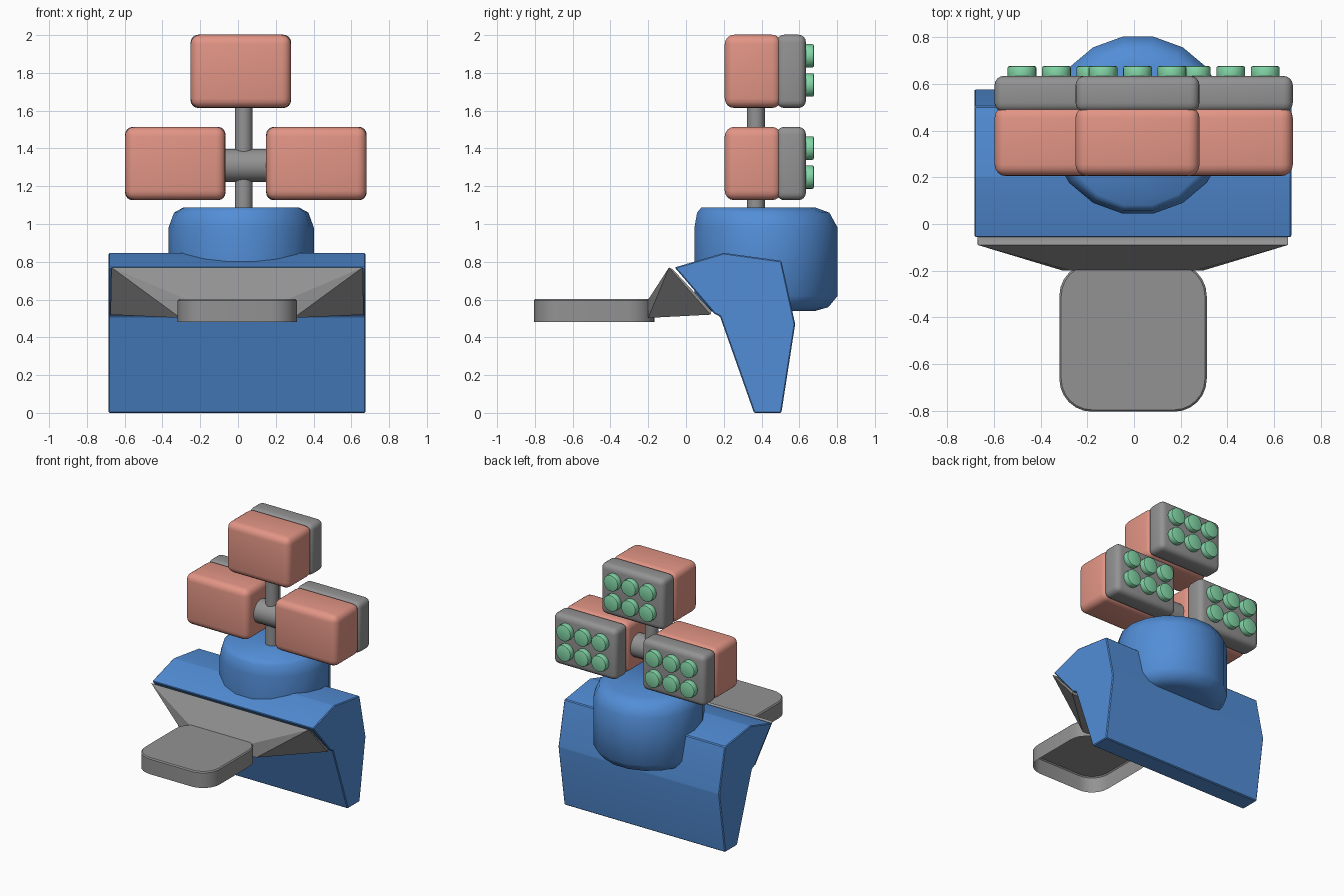
import bpy, bmesh, math
from mathutils import Vector, Matrix

if "Cube" in bpy.data.objects:
    bpy.data.objects.remove(bpy.data.objects["Cube"], do_unlink=True)


def material(name, rgb):
    mat = bpy.data.materials.new(name)
    mat.use_nodes = True
    color = (*rgb, 1)
    mat.diffuse_color = color
    for node in mat.node_tree.nodes:
        if node.type == 'BSDF_PRINCIPLED':
            node.inputs["Base Color"].default_value = color
    return mat


BLUE = material("blue", (0.085, 0.27, 0.68))
GRAY = material("gray", (0.29, 0.29, 0.29))
PINK = material("salmon pink", (0.76, 0.30, 0.235))
GREEN = material("mint green", (0.23, 0.68, 0.39))


def finish(name, bm, mat, angle=35):
    mesh = bpy.data.meshes.new(name)
    bm.to_mesh(mesh)
    bm.free()
    mesh.materials.append(mat)
    obj = bpy.data.objects.new(name, mesh)
    bpy.context.collection.objects.link(obj)
    bpy.ops.object.select_all(action='DESELECT')
    obj.select_set(True)
    bpy.context.view_layer.objects.active = obj
    bpy.ops.object.shade_smooth_by_angle(angle=math.radians(angle))
    return obj


def bevel(bm, edges, width, segments=1):
    bmesh.ops.bevel(bm, geom=list(edges), offset=width, segments=segments,
                    profile=0.5, affect='EDGES')


def box_mesh(lo, hi):
    lo, hi = Vector(lo), Vector(hi)
    bm = bmesh.new()
    bmesh.ops.create_cube(bm, size=1, matrix=Matrix.Translation((lo + hi) / 2)
                          @ Matrix.Diagonal((*(hi - lo), 1)))
    return bm


def rounded_box(name, lo, hi, mat, width, segments=4):
    bm = box_mesh(lo, hi)
    bevel(bm, bm.edges, width, segments)
    return finish(name, bm, mat)


def cylinder(name, start, end, radius, mat, sides=24, edge=0):
    start, end = Vector(start), Vector(end)
    axis = end - start
    bm = bmesh.new()
    turn = axis.to_track_quat('Z', 'Y').to_matrix().to_4x4()
    bmesh.ops.create_cone(bm, cap_ends=True, segments=sides, radius1=radius,
                          radius2=radius, depth=axis.length,
                          matrix=Matrix.Translation((start + end) / 2) @ turn)
    if edge:
        bevel(bm, [e for e in bm.edges if any(len(f.verts) > 4 for f in e.link_faces)],
              edge, 2)
    return finish(name, bm, mat)


# Angular body: side profile (y, z) extruded across x
profile = [(-0.06, 0.77), (0.20, 0.847), (0.505, 0.805), (0.578, 0.47),
           (0.505, 0), (0.36, 0), (0.18, 0.51), (0.15, 0.525)]
bm = bmesh.new()
cap = bm.faces.new([bm.verts.new((-0.685, y, z)) for y, z in profile])
side = bmesh.ops.extrude_face_region(bm, geom=[cap])
bmesh.ops.translate(bm, vec=(1.36, 0, 0),
                    verts=[v for v in side["geom"] if isinstance(v, bmesh.types.BMVert)])
bmesh.ops.recalc_face_normals(bm, faces=bm.faces)
bevel(bm, bm.edges, 0.006)
finish("body", bm, BLUE, 20)

# Drum at the back, with softer rims toward the rear
SIDES = 18
rings = [(0.54, 0.12), (0.56, 0.05), (0.62, 0), (0.98, 0), (1.06, 0.045), (1.087, 0.12)]
bm = bmesh.new()
loops = []
for z, inset in rings:
    loop = []
    for i in range(SIDES):
        a = 2 * math.pi * i / SIDES
        r = 0.385 - inset * (0.65 + 0.35 * math.sin(a))
        loop.append(bm.verts.new((0.017 + r * math.cos(a), 0.424 + r * math.sin(a), z)))
    loops.append(loop)
for low, high in zip(loops, loops[1:]):
    for i in range(SIDES):
        j = (i + 1) % SIDES
        bm.faces.new((low[i], low[j], high[j], high[i]))
bm.faces.new(loops[0][::-1])
bm.faces.new(loops[-1])
finish("drum", bm, BLUE, 50)

# Tapered bracket joining body and paddle
bm = bmesh.new()
for s in (-1, 1):
    for half, y, z in [(0.665, -0.09, 0.77), (0.665, -0.07, 0.76), (0.67, 0.135, 0.54),
                       (0.67, 0.13, 0.52), (0.265, -0.2, 0.6), (0.30, -0.2, 0.503)]:
        bm.verts.new((-0.005 + s * half, y, z))
bmesh.ops.convex_hull(bm, input=bm.verts)
bmesh.ops.dissolve_limit(bm, angle_limit=0.02, verts=bm.verts, edges=bm.edges)
finish("bracket", bm, GRAY, 15)

# Paddle: rounded tray, open underneath
bm = box_mesh((-0.32, -0.805, 0.48), (0.312, -0.168, 0.603))
bevel(bm, [e for e in bm.edges if abs(e.verts[0].co.z - e.verts[1].co.z) > 0.1], 0.14, 6)
bevel(bm, [e for e in bm.edges if min(v.co.z for v in e.verts) > 0.6], 0.008)
bmesh.ops.delete(bm, geom=[f for f in bm.faces if f.normal.z < -0.9], context='FACES')
finish("paddle", bm, GRAY)

# Mast and cross bar
cylinder("mast", (0.03, 0.37, 1.0), (0.03, 0.37, 1.66), 0.047, GRAY)
cylinder("cross_bar", (-0.12, 0.37, 1.31), (0.2, 0.37, 1.31), 0.088, GRAY)

# Three pods: soft front, gray back plate, six studs
for label, cx, cz in (("right", -0.332, 1.32), ("left", 0.415, 1.32), ("top", 0.015, 1.808)):
    w, h = 0.266, 0.194
    rounded_box(label + "_pod_front", (cx - w, 0.205, cz - h), (cx + w, 0.505, cz + h),
                PINK, 0.05)
    rounded_box(label + "_pod_back", (cx - w, 0.48, cz - h), (cx + w, 0.635, cz + h),
                GRAY, 0.04)
    for col in (-1, 0, 1):
        for row in (-1, 1):
            x, z = cx + col * 0.148, cz + 0.005 + row * 0.077
            cylinder(label + "_stud", (x, 0.62, z), (x, 0.677, z), 0.062, GREEN, 20, 0.008)
